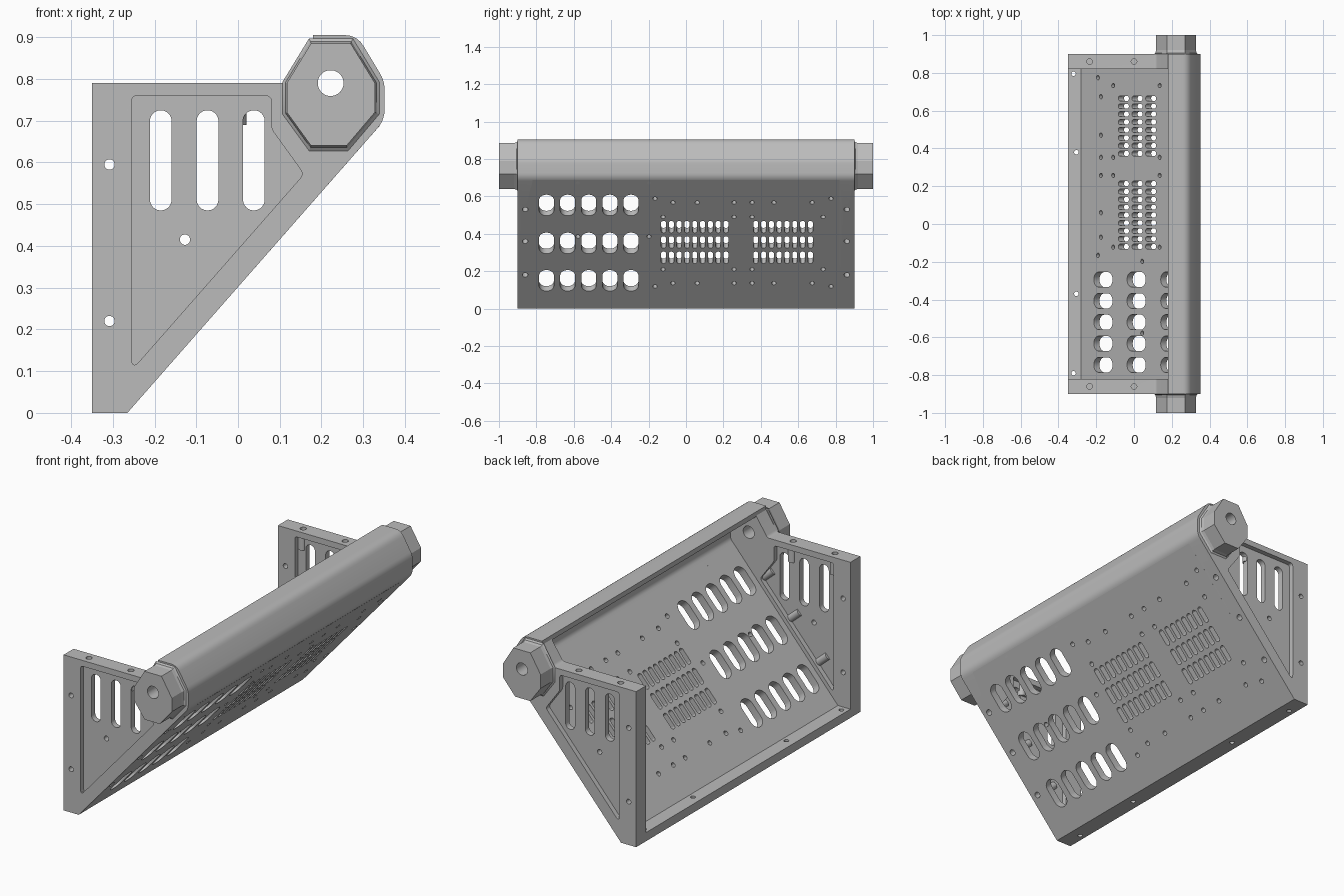
import bpy, bmesh, math
from mathutils import Matrix, Vector

if "Cube" in bpy.data.objects:
    bpy.data.objects.remove(bpy.data.objects["Cube"])

grey = bpy.data.materials.new("plain_grey")
grey.diffuse_color = (0.5, 0.5, 0.5, 1)
grey.use_nodes = True
grey.node_tree.nodes["Principled BSDF"].inputs["Base Color"].default_value = grey.diffuse_color

# Slope of the tilted panel
U = Vector((0.66, 0, 0.751)).normalized()
N = Vector((-U.z, 0, U.x))
FOOT = Vector((-0.265, 0, 0))
SIDE = Matrix.Rotation(math.pi / 2, 4, 'X')


def oval(cx, cy, w, h, n=20):
    """Rounded slot of width w and height h; a circle when they match."""
    r = min(w, h) / 2
    pts = []
    for i in range(n):
        a = 2 * math.pi * (i + 0.5) / n
        c, s = math.cos(a), math.sin(a)
        pts.append((cx + r * c + math.copysign(w / 2 - r, c),
                    cy + r * s + math.copysign(h / 2 - r, s)))
    return pts


def rounded(corners, steps=5):
    """Polygon from (x, y, cut) corners, each softened by its cut distance."""
    out = []
    for i, (x, y, cut) in enumerate(corners):
        p = Vector((x, y))
        if cut == 0:
            out.append((x, y))
            continue
        a = Vector(corners[i - 1][:2]) - p
        b = Vector(corners[(i + 1) % len(corners)][:2]) - p
        a, b = p + a.normalized() * cut, p + b.normalized() * cut
        for k in range(steps + 1):
            t = k / steps
            out.append(tuple(a * (1 - t) ** 2 + p * 2 * t * (1 - t) + b * t * t))
    return out


def finish(ob):
    ob.data.materials.clear()
    ob.data.materials.append(grey)
    bpy.ops.object.select_all(action='DESELECT')
    ob.select_set(True)
    bpy.context.view_layer.objects.active = ob
    bpy.ops.object.shade_smooth_by_angle(angle=math.radians(25))
    return ob


def mesh_object(name, bm):
    me = bpy.data.meshes.new(name)
    bm.to_mesh(me)
    bm.free()
    ob = bpy.data.objects.new(name, me)
    bpy.context.collection.objects.link(ob)
    return ob


def extrude(name, loops, thick, matrix):
    """Solid from an outline plus hole loops, centred on the matrix plane."""
    cu = bpy.data.curves.new(name, 'CURVE')
    cu.dimensions, cu.fill_mode, cu.extrude = '2D', 'BOTH', thick / 2
    for loop in loops:
        sp = cu.splines.new('POLY')
        sp.points.add(len(loop) - 1)
        for p, (x, y) in zip(sp.points, loop):
            p.co = (x, y, 0, 1)
        sp.use_cyclic_u = True
    tmp = bpy.data.objects.new(name + "_curve", cu)
    bpy.context.collection.objects.link(tmp)
    dg = bpy.context.evaluated_depsgraph_get()
    me = bpy.data.meshes.new_from_object(tmp.evaluated_get(dg))
    bpy.data.objects.remove(tmp)
    bm = bmesh.new()
    bm.from_mesh(me)
    bmesh.ops.remove_doubles(bm, verts=bm.verts, dist=1e-5)
    bmesh.ops.transform(bm, matrix=matrix, verts=bm.verts)
    bmesh.ops.recalc_face_normals(bm, faces=bm.faces)
    return finish(mesh_object(name, bm))


def rods(name, segments, r):
    """Cylinders between pairs of points, in one object."""
    bm = bmesh.new()
    for a, b in segments:
        d = b - a
        m = Matrix.Translation((a + b) / 2) @ d.to_track_quat('Z', 'Y').to_matrix().to_4x4()
        bmesh.ops.create_cone(bm, cap_ends=True, segments=16, radius1=r, radius2=r,
                              depth=d.length, matrix=m)
    return mesh_object(name, bm)


def drill(ob, segments, r):
    cutter = rods(ob.name + "_cutter", segments, r)
    cutter.hide_render = True
    mod = ob.modifiers.new("holes", 'BOOLEAN')
    mod.operation, mod.solver, mod.object = 'DIFFERENCE', 'EXACT', cutter
    bpy.context.view_layer.objects.active = ob
    bpy.ops.object.modifier_apply(modifier=mod.name)
    bpy.data.objects.remove(cutter)
    finish(ob)


def along(s, y, depth):
    return FOOT + U * s + N * depth + Vector((0, y, 0))


# Tilted panel with vents and screw holes (heights are on its outer face)
holes = []
for z in (0.15, 0.35, 0.553):
    holes += [oval(z / U.z, -0.746 + 0.113 * i, 0.15, 0.08, 28) for i in range(5)]
for z in (0.273, 0.355, 0.437):
    for y0, count in ((-0.12, 9), (0.373, 8)):
        holes += [oval(z / U.z, y0 + 0.0417 * i, 0.085, 0.027, 12) for i in range(count)]
spots = [(y, z) for z in (0.136, 0.567) for y in (-0.07, 0.06, 0.257, 0.353, 0.47, 0.674)]
spots += [(y, z) for z in (0.118, 0.588) for y in (-0.166, 0.775)]
spots += [(y, z) for z in (0.21, 0.49) for y in (-0.123, 0.257, 0.353, 0.733)]
spots += [(y, z) for z in (0.385, 0.67) for y in (-0.578, -0.198)]
holes += [oval(z / U.z, y, 0.024, 0.024, 12) for y, z in spots]
panel_matrix = Matrix.Translation(FOOT + N * 0.02) @ Matrix(
    ((U.x, 0, N.x), (0, 1, 0), (U.z, 0, N.z))).to_4x4()
panel = [(0, -0.82), (0.915, -0.82), (0.915, 0.82), (0, 0.82)]
extrude("tilted_panel", [panel] + holes, 0.04, panel_matrix)

# Bottom lip
lip = extrude("bottom_lip", [[(-0.35, 0), (-0.265, 0), (-0.28, 0.044), (-0.35, 0.044)]],
              1.64, SIDE)
drill(lip, [(Vector((x, y, -0.1)), Vector((x, y, 0.1))) for x, y in
            ((-0.32, 0.795), (-0.305, 0.38), (-0.305, -0.37), (-0.32, -0.79))], 0.012)

# Hooked top cover, sharing its outer corners with the end plates
crown = [(0.351, 0.701, 0.025), (0.351, 0.795, 0.02), (0.285, 0.905, 0.03), (0.18, 0.905, 0)]
s0, s1 = along(0.88, 0, 0), along(0.88, 0, 0.04)
cover = [(s0.x, s0.z, 0)] + crown + [(0.18, 0.88, 0), (0.268, 0.88, 0.02),
                                     (0.325, 0.788, 0.015), (0.325, 0.731, 0.015), (s1.x, s1.z, 0)]
extrude("top_cover", [rounded(cover)], 1.64, SIDE)

# End plates: frame, recessed slotted web, screw bosses and pivot hub
outline = rounded([(-0.35, 0, 0), (-0.265, 0, 0)] + crown +
                  [(0.18, 0.885, 0), (0.117, 0.79, 0.012), (-0.35, 0.79, 0)])
pocket = rounded([(-0.255, 0.76, 0.015), (0.08, 0.76, 0.015), (0.08, 0.68, 0.01),
                  (0.158, 0.572, 0.015), (-0.255, 0.102, 0.03)])
pivot = oval(0.222, 0.79, 0.062, 0.062, 28)
side_holes = [oval(-0.308, z, 0.025, 0.025, 16) for z in (0.22, 0.595)]
slots = [oval(x, 0.605, 0.052, 0.24, 28) for x in (-0.185, -0.073, 0.038)]
octagon = [(0.175, 0.885), (0.27, 0.885), (0.328, 0.79), (0.328, 0.72),
           (0.26, 0.64), (0.175, 0.64), (0.117, 0.72), (0.117, 0.79)]

for side, label in ((-1, "front"), (1, "back")):
    place = Matrix.Translation((0, side * 0.86, 0)) @ SIDE
    frame = extrude(label + "_frame", [outline, pocket, pivot] + side_holes, 0.08, place)
    tops = [(Vector((x, side * 0.86, 0.85)), Vector((x, side * 0.86, 0.77))) for x in (-0.235, 0)]
    slants = [(along(z / U.z, side * 0.86, -0.05), along(z / U.z, side * 0.86, 0.055))
              for z in (0.18, 0.36, 0.53)]
    drill(frame, tops + slants, 0.015)
    extrude(label + "_web", [pocket, oval(-0.127, 0.415, 0.025, 0.025, 16)] + slots, 0.03, place)

    y = side * 0.853
    bosses = [(Vector((x, y, 0.765)), Vector((x, y, 0.69))) for x in (-0.235, 0)]
    bosses += [(along(z / U.z, y, 0.058), along(z / U.z, y, 0.13)) for z in (0.18, 0.36, 0.53)]
    finish(rods(label + "_screw_bosses", bosses, 0.02))

    hub_place = Matrix.Translation((0, side * 0.95, 0)) @ SIDE
    extrude(label + "_hub", [octagon, pivot], 0.1, hub_place)

    # Flared collar where the hub meets the plate
    bm = bmesh.new()
    rings = []
    for scale, yy in ((1.1, 0.9), (1.035, 0.906), (1.0, 0.92)):
        rings.append([bm.verts.new((0.222 + (x - 0.222) * scale, side * yy,
                                    0.7625 + (z - 0.7625) * scale)) for x, z in octagon])
    for lo, hi in zip(rings, rings[1:]):
        for i in range(8):
            j = (i + 1) % 8
            bm.faces.new((lo[i], lo[j], hi[j], hi[i]))
    bmesh.ops.recalc_face_normals(bm, faces=bm.faces)
    if sum((f.normal.dot(f.calc_center_median() - Vector((0.222, side * 0.9, 0.7625)))
            for f in bm.faces)) < 0:
        bmesh.ops.reverse_faces(bm, faces=bm.faces)
    finish(mesh_object(label + "_hub_collar", bm))
